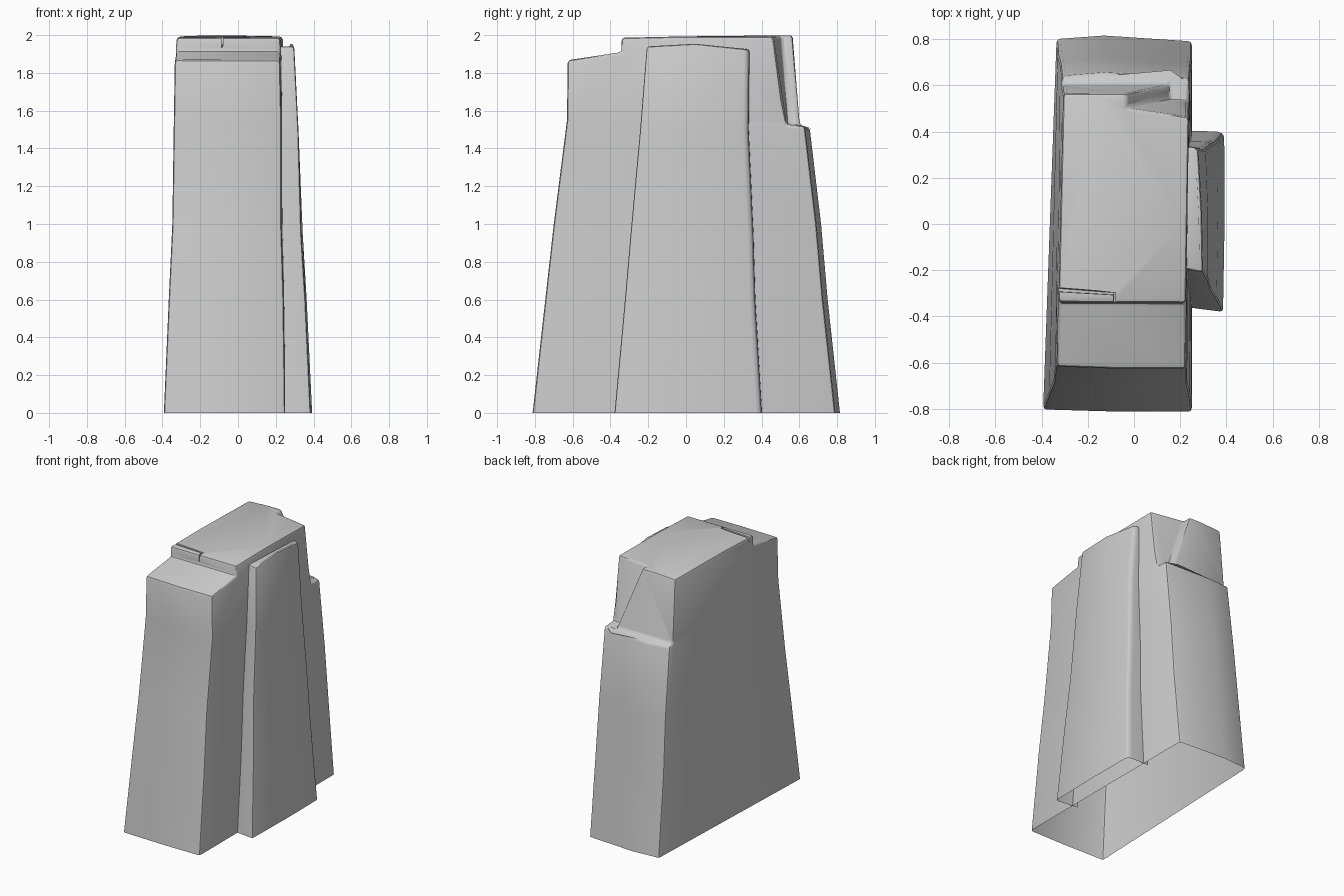
import bpy, bmesh

if "Cube" in bpy.data.objects:
    bpy.data.objects.remove(bpy.data.objects["Cube"])


def loft(name, rings):
    """Closed solid from a stack of equally sized point rings (counter-clockwise, going up)."""
    n = len(rings[0])
    me = bpy.data.meshes.new(name)
    bm = bmesh.new()
    rows = [[bm.verts.new(p) for p in r] for r in rings]
    for a, b in zip(rows, rows[1:]):
        for i in range(n):
            j = (i + 1) % n
            bm.faces.new((a[i], a[j], b[j], b[i]))
    bm.faces.new(rows[0][::-1])
    bm.faces.new(rows[-1])
    bmesh.ops.recalc_face_normals(bm, faces=bm.faces)
    bm.to_mesh(me)
    bm.free()
    ob = bpy.data.objects.new(name, me)
    bpy.context.collection.objects.link(ob)
    return ob


def cut(ob, cutter):
    m = ob.modifiers.new("cut", 'BOOLEAN')
    m.operation, m.solver, m.object = 'DIFFERENCE', 'EXACT', cutter
    cutter.hide_render = True
    cutter.hide_viewport = False


def bevel(ob, width):
    m = ob.modifiers.new("worn_edges", 'BEVEL')
    m.width, m.segments, m.angle_limit = width, 2, 0.5
    m.use_clamp_overlap = False


def finish(ob, planes):
    """Apply modifiers, then trim open along the given planes."""
    dg = bpy.context.evaluated_depsgraph_get()
    me = bpy.data.meshes.new_from_object(ob.evaluated_get(dg))
    ob.modifiers.clear()
    ob.data = me
    bm = bmesh.new()
    bm.from_mesh(me)
    for co, no in planes:
        bmesh.ops.bisect_plane(bm, geom=bm.verts[:] + bm.edges[:] + bm.faces[:],
                               plane_co=co, plane_no=no, clear_inner=True)
    bm.to_mesh(me)
    bm.free()
    bpy.ops.object.select_all(action='DESELECT')
    ob.select_set(True)
    bpy.context.view_layer.objects.active = ob
    bpy.ops.object.shade_smooth_by_angle(angle=0.6)


# main rock column: z, front y, back y, front-left x, back-left x, front-right x, back-right x
levels = [(-0.1, -0.825, 0.815, -0.40, -0.34, 0.25, 0.25),
          (0.0, -0.812, 0.80, -0.393, -0.335, 0.25, 0.25),
          (0.6, -0.745, 0.735, -0.367, -0.33, 0.242, 0.25),
          (1.0, -0.70, 0.70, -0.348, -0.32, 0.23, 0.245),
          (1.55, -0.63, 0.635, -0.34, -0.312, 0.23, 0.24),
          (2.0, -0.625, 0.61, -0.333, -0.305, 0.22, 0.24)]
rings = []
for z, yf, yb, fl, bl, fr, br in levels:
    t = 0.02 if z == 2.0 else 0
    rings.append([(fl, yf + 0.01, z - t), (-0.05, yf, z - t), (fr, yf, z - t),
                  ((fr + br) / 2, 0, z - t / 3), (br, yb - 0.01, z - t / 2),
                  (-0.13, yb + 0.015, z), (bl, yb, z - t / 2),
                  ((fl + bl) / 2, 0, z - t / 3)])
column = loft("rock_column", rings)

# front step
front_cut = loft("front_step_cutter", [
    [(-1, -0.66, 1.862), (1, -0.66, 1.862), (1, -0.345, 1.91), (-1, -0.335, 1.91)],
    [(-1, -0.9, 3), (1, -0.9, 3), (1, -0.345, 3), (-1, -0.335, 3)]])
# back ledge
back_cut = loft("back_ledge_cutter", [
    [(-1, 0.602, 1.525), (1, 0.602, 1.525), (1, 0.70, 1.495), (-1, 0.70, 1.495)],
    [(-1, 0.56, 2.05), (1, 0.56, 2.05), (1, 1, 2.05), (-1, 1, 2.05)]])
# deeper split at the right of the back ledge
split_cut = loft("back_split_cutter", [
    [(0.155, 0.535, 1.527), (0.5, 0.525, 1.527), (0.5, 0.62, 1.52), (0.155, 0.62, 1.52)],
    [(-0.05, 0.497, 2.05), (0.5, 0.415, 2.05), (0.5, 0.7, 2.05), (-0.05, 0.7, 2.05)]])
for c in (front_cut, back_cut, split_cut):
    cut(column, c)
bevel(column, 0.016)

# crack in the top front edge
crack_cut = loft("crack_cutter", [
    [(-0.5, -0.282, 1.955), (-0.08, -0.306, 1.955), (-0.08, -0.298, 1.955), (-0.5, -0.265, 1.955)],
    [(-0.5, -0.29, 2.1), (-0.08, -0.312, 2.1), (-0.08, -0.296, 2.1), (-0.5, -0.25, 2.1)]])
end_cut = loft("crack_end_cutter", [
    [(-0.086, -0.40, 1.92), (-0.081, -0.40, 1.92), (-0.081, -0.297, 1.945), (-0.086, -0.297, 1.945)],
    [(-0.096, -0.40, 2.1), (-0.076, -0.40, 2.1), (-0.076, -0.297, 2.1), (-0.096, -0.297, 2.1)]])
cut(column, crack_cut)
cut(column, end_cut)
finish(column, [((0, 0, 0), (0, 0, 1))])

# side slab: z, front y, back y, outer front x, outer back x
slab_levels = [(-0.1, -0.39, 0.41, 0.39, 0.395), (0, -0.38, 0.40, 0.385, 0.39),
               (0.6, -0.325, 0.365, 0.357, 0.36), (0.95, -0.295, 0.355, 0.335, 0.34),
               (1.5, -0.245, 0.33, 0.32, 0.31), (1.94, -0.21, 0.335, 0.298, 0.278)]
rings = []
for z, yf, yb, xf, xb in slab_levels:
    t = 0.015 if z == 1.94 else 0
    rings.append([(0.15, yf + 0.03, z), (xf, yf, z), ((xf + xb) / 2 + 0.005, 0.05, z + t),
                  (xb, yb - 0.015, z - t), (xb - 0.02, yb, z - t), (0.15, yb + 0.005, z - t)])
slab = loft("side_slab", rings)
bevel(slab, 0.014)
finish(slab, [((0, 0, 0), (0, 0, 1)), ((0.21, 0, 0), (1, 0, 0))])

for c in (front_cut, back_cut, split_cut, crack_cut, end_cut):
    bpy.data.objects.remove(c)
